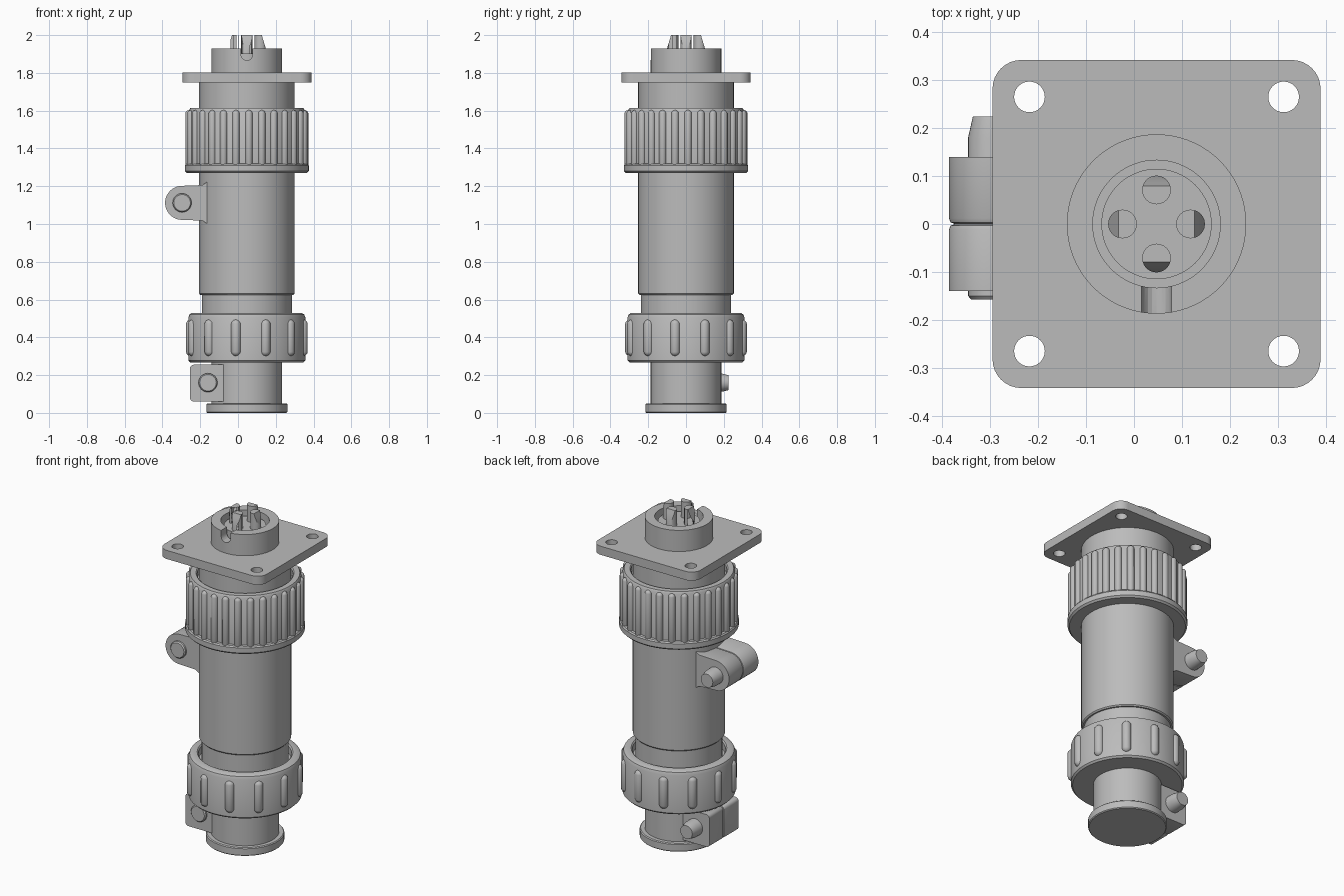
import bpy, bmesh
from math import sin, cos, pi, radians
from mathutils import Vector, Matrix

if "Cube" in bpy.data.objects:
    bpy.data.objects.remove(bpy.data.objects["Cube"], do_unlink=True)

AXIS_X = 0.047   # the connector's axis; the side lugs stick out to -x

grey = bpy.data.materials.new("grey")
grey.use_nodes = True
grey.diffuse_color = (0.5, 0.5, 0.5, 1)
grey.node_tree.nodes["Principled BSDF"].inputs["Base Color"].default_value = (0.5, 0.5, 0.5, 1)


def finish(name, bm, smooth=True):
    bmesh.ops.recalc_face_normals(bm, faces=bm.faces[:])
    mesh = bpy.data.meshes.new(name)
    bm.to_mesh(mesh)
    bm.free()
    mesh.materials.append(grey)
    ob = bpy.data.objects.new(name, mesh)
    bpy.context.collection.objects.link(ob)
    ob.location.x = AXIS_X
    if smooth:
        shade(ob)
    return ob


def shade(ob):
    bpy.ops.object.select_all(action='DESELECT')
    bpy.context.view_layer.objects.active = ob
    ob.select_set(True)
    bpy.ops.object.shade_smooth_by_angle(angle=radians(35))


def lathe(name, profile, steps=72, place=None):
    """Revolve (radius, height) points about z; ends off the axis are joined."""
    bm = bmesh.new()
    vs = [bm.verts.new((r, 0, z)) for r, z in profile]
    pairs = list(zip(vs, vs[1:]))
    if profile[0][0] > 0:
        pairs.append((vs[-1], vs[0]))
    edges = [bm.edges.new(p) for p in pairs]
    bmesh.ops.spin(bm, geom=vs + edges, cent=(0, 0, 0), axis=(0, 0, 1),
                   angle=2 * pi, steps=steps, use_merge=True)
    bmesh.ops.remove_doubles(bm, verts=bm.verts[:], dist=1e-5)
    if place:
        bm.transform(place)
    return finish(name, bm)


def arc(cx, cz, r, a0, a1, n=10):
    angles = [radians(a0 + (a1 - a0) * i / n) for i in range(n + 1)]
    return [(cx + r * cos(a), cz + r * sin(a)) for a in angles]


def prism(outline, y0, y1, bevel=0.0):
    """Extrude an x-z outline along y; bevel softens the rim at y0."""
    bm = bmesh.new()
    face = bm.faces.new([bm.verts.new((x, y0, z)) for x, z in outline])
    rim = face.edges[:]
    ext = bmesh.ops.extrude_face_region(bm, geom=[face], use_keep_orig=True)
    moved = [g for g in ext["geom"] if isinstance(g, bmesh.types.BMVert)]
    bmesh.ops.translate(bm, verts=moved, vec=(0, y1 - y0, 0))
    if bevel:
        bmesh.ops.bevel(bm, geom=rim, offset=bevel, segments=2,
                        profile=0.5, affect='EDGES')
    return bm


def cut(ob, cutter):
    """Subtract cutter from ob and discard the cutter."""
    cutter.hide_render = True
    mod = ob.modifiers.new("cut", 'BOOLEAN')
    mod.operation, mod.solver, mod.object = 'DIFFERENCE', 'EXACT', cutter
    bpy.context.view_layer.update()
    dg = bpy.context.evaluated_depsgraph_get()
    ob.data = bpy.data.meshes.new_from_object(ob.evaluated_get(dg))
    ob.modifiers.clear()
    bpy.data.objects.remove(cutter, do_unlink=True)
    shade(ob)


def grip_ribs(name, count, start, radius, r, z0, z1):
    """Ring of upright round-ended ribs."""
    bm = bmesh.new()
    for i in range(count):
        new = bmesh.ops.create_uvsphere(bm, u_segments=12, v_segments=9, radius=r)["verts"]
        half = (z1 - z0) / 2 - r
        for v in new:
            v.co.z += half if v.co.z > 0 else -half
        a = radians(start + 360 * i / count)
        bmesh.ops.translate(bm, verts=new, vec=(radius * sin(a), -radius * cos(a), (z0 + z1) / 2))
    return finish(name, bm)


# Cable end, sleeve and barrel
lathe("end_cap", [(0, 0), (0.21, 0), (0.215, 0.005), (0.215, 0.045), (0.21, 0.05), (0, 0.05)])
lathe("cable_neck", [(0, 0.04), (0.187, 0.04), (0.187, 0.45), (0, 0.45)])
lathe("lower_collar", [(0, 0.4), (0.238, 0.4), (0.238, 0.66), (0, 0.66)])
lathe("main_sleeve", [(0, 0.625), (0.247, 0.625), (0.253, 0.632), (0.253, 1.4), (0, 1.4)])
lathe("upper_sleeve", [(0, 1.35), (0.253, 1.35), (0.253, 1.76), (0, 1.76)])

# Lower clamping nut with widely spaced ribs
lathe("lower_nut", [(0.15, 0.268), (0.3, 0.268), (0.31, 0.278), (0.31, 0.505),
                    (0.303, 0.522), (0.288, 0.53), (0.262, 0.53), (0.255, 0.523),
                    (0.255, 0.48), (0.15, 0.48)])
grip_ribs("lower_nut_ribs", 12, 19, 0.301, 0.027, 0.3, 0.495)

# Upper coupling nut with a bottom rim and close ribs
lathe("upper_nut", [(0.2, 1.27), (0.318, 1.27), (0.328, 1.28), (0.328, 1.31),
                    (0.322, 1.318), (0.308, 1.32), (0.308, 1.6), (0.3, 1.613),
                    (0.268, 1.613), (0.262, 1.607), (0.262, 1.57), (0.2, 1.57)])
grip_ribs("upper_nut_ribs", 28, 2, 0.306, 0.02, 1.3, 1.603)

# Square mounting flange with four screw holes
half, corner = 0.342, 0.06
inner = half - corner
outline = []
for k, (sx, sy) in enumerate([(1, 1), (-1, 1), (-1, -1), (1, -1)]):
    outline += arc(sx * inner, sy * inner, corner, 90 * k, 90 * k + 90, 8)
bm = prism(outline, 0, 0.052)
bm.transform(Matrix.Translation((0, 0, 1.75)) @ Matrix.Rotation(pi / 2, 4, 'X'))
flange = finish("mounting_flange", bm, False)
bm = bmesh.new()
for sx in (-1, 1):
    for sy in (-1, 1):
        bmesh.ops.create_cone(bm, cap_ends=True, segments=32, radius1=0.032, radius2=0.032,
                              depth=0.3, matrix=Matrix.Translation((0.265 * sx, 0.265 * sy, 1.78)))
cut(flange, finish("hole_cutter", bm, False))

# Contact shell with a keyway at the front
shell = lathe("contact_shell", [(0, 1.79), (0.187, 1.79), (0.187, 1.93), (0.133, 1.93),
                                (0.133, 1.85), (0.115, 1.85), (0.115, 1.902), (0, 1.902)])
keyway = arc(0, 1.897, 0.031, 180, 360) + [(0.031, 2.0), (-0.031, 2.0)]
cut(shell, finish("keyway_cutter", prism(keyway, -0.25, -0.124), False))

# Four contact pins, each sloped on its outer side
bm = bmesh.new()
bmesh.ops.create_cone(bm, cap_ends=True, segments=24, radius1=0.03, radius2=0.03, depth=0.12,
                      matrix=Matrix.Translation((0.071, 0, 1.94)))
cutting = bmesh.ops.bisect_plane(bm, geom=bm.verts[:] + bm.edges[:] + bm.faces[:],
                                 plane_co=(0.079, 0, 2), plane_no=(0.07, 0, 0.021), clear_outer=True)
bmesh.ops.holes_fill(bm, edges=bm.edges[:], sides=0)
pin = bm.copy()
for k in range(1, 4):
    dup = bmesh.ops.duplicate(bm, geom=bm.verts[:len(pin.verts)] + bm.edges[:len(pin.edges)]
                              + bm.faces[:len(pin.faces)])
    bmesh.ops.rotate(bm, verts=[g for g in dup["geom"] if isinstance(g, bmesh.types.BMVert)],
                     cent=(0, 0, 0), matrix=Matrix.Rotation(k * pi / 2, 3, 'Z'))
pin.free()
finish("contact_pins", bm)

# Split side lugs, each with a bolt through it
upper = ([(-0.1, 1.225), (-0.211, 1.222), (-0.235, 1.206)] + arc(-0.343, 1.112, 0.09, 90, 270, 24)
         + [(-0.235, 1.018), (-0.211, 1.002), (-0.1, 0.999)])
lower = ([(-0.05, 0.255)] + arc(-0.281, 0.235, 0.02, 90, 180, 5)
         + arc(-0.281, 0.08, 0.02, 180, 270, 5) + [(-0.05, 0.06)])
for level, shape, x, z in (("upper", upper, -0.343, 1.112), ("lower", lower, -0.206, 0.16)):
    for end, side in (("front", -1), ("back", 1)):
        finish(f"{level}_lug_{end}", prism(shape, 0, 0.14 * side, 0.012))
    place = Matrix.Translation((x, 0, z)) @ Matrix.Rotation(-pi / 2, 4, 'X')
    lathe(f"{level}_lug_bolt", [(0, -0.157), (0.044, -0.157), (0.05, -0.15), (0.05, 0.18),
                                (0.04, 0.224), (0, 0.224)], 32, place)
